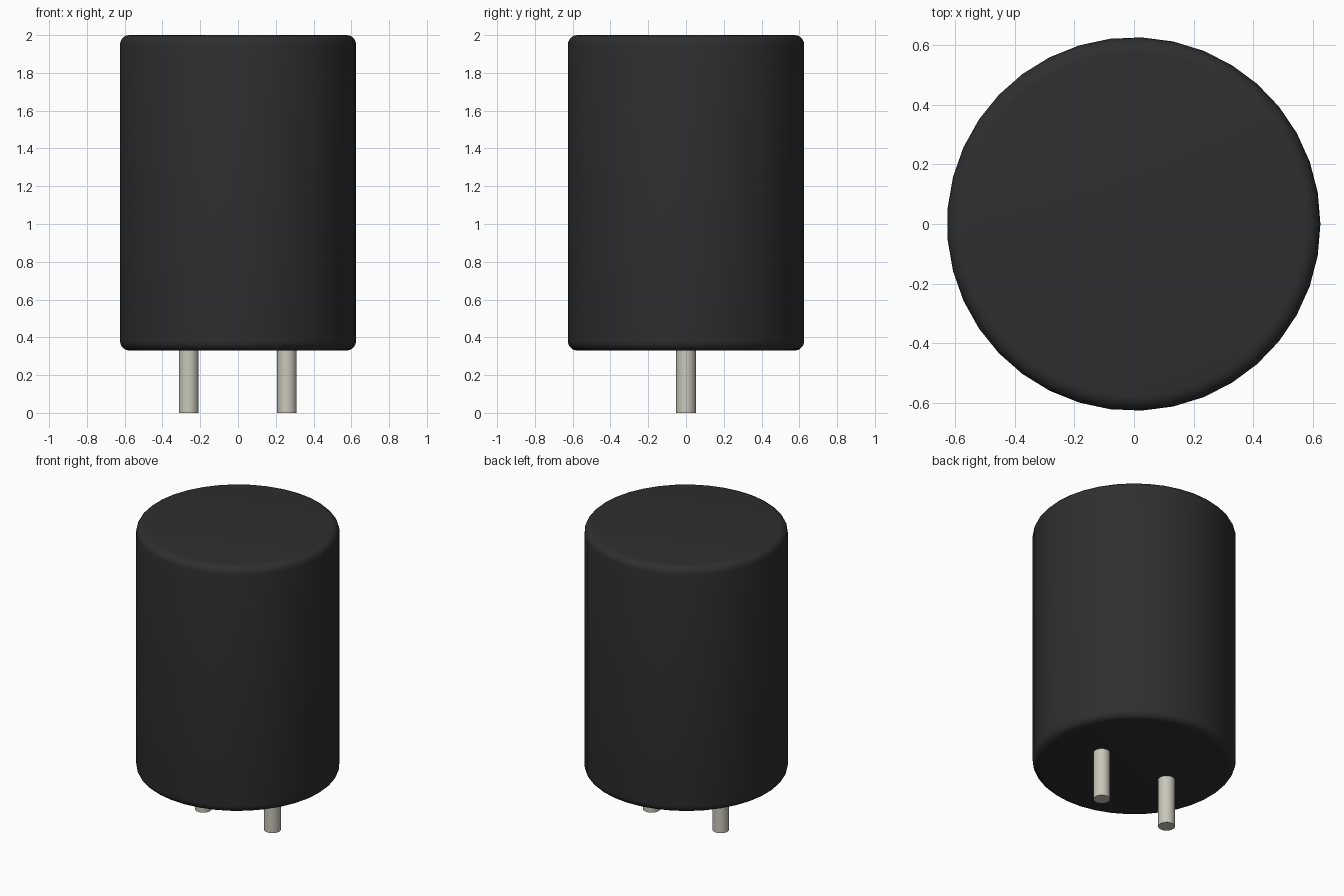
import bpy
import math

if "Cube" in bpy.data.objects:
    bpy.data.objects.remove(bpy.data.objects["Cube"])

CENTRE_X = -0.001


def material(name, rgb):
    mat = bpy.data.materials.new(name)
    mat.use_nodes = True
    mat.diffuse_color = (*rgb, 1)
    mat.node_tree.nodes["Principled BSDF"].inputs["Base Color"].default_value = (*rgb, 1)
    return mat


def cylinder(name, x, radius, bottom, top, sides, mat, turn=0):
    bpy.ops.mesh.primitive_cylinder_add(vertices=sides, radius=radius, depth=top - bottom,
                                        location=(x, 0, (bottom + top) / 2),
                                        rotation=(0, 0, turn))
    obj = bpy.context.object
    obj.name = name
    obj.data.materials.append(mat)
    return obj


black = material("black_casing", (0.028, 0.028, 0.028))
metal = material("tinned_metal", (0.58, 0.57, 0.49))

# Casing with rounded rims, one corner pointing to +x
casing = cylinder("casing", CENTRE_X, 0.626, 0.33, 2.0, 37, black, -math.pi / 2)
bevel = casing.modifiers.new("rounded_rims", "BEVEL")
bevel.width = 0.05
bevel.segments = 5
bevel.limit_method = "ANGLE"
bevel.angle_limit = math.radians(40)
bpy.ops.object.modifier_apply(modifier=bevel.name)
bpy.ops.object.shade_smooth_by_angle(angle=math.radians(40))

# Two lead pins under the casing
for side, name in ((1, "left_pin"), (-1, "right_pin")):
    cylinder(name, CENTRE_X + side * 0.26, 0.052, 0.0, 0.36, 24, metal)
    bpy.ops.object.shade_smooth_by_angle(angle=math.radians(40))
